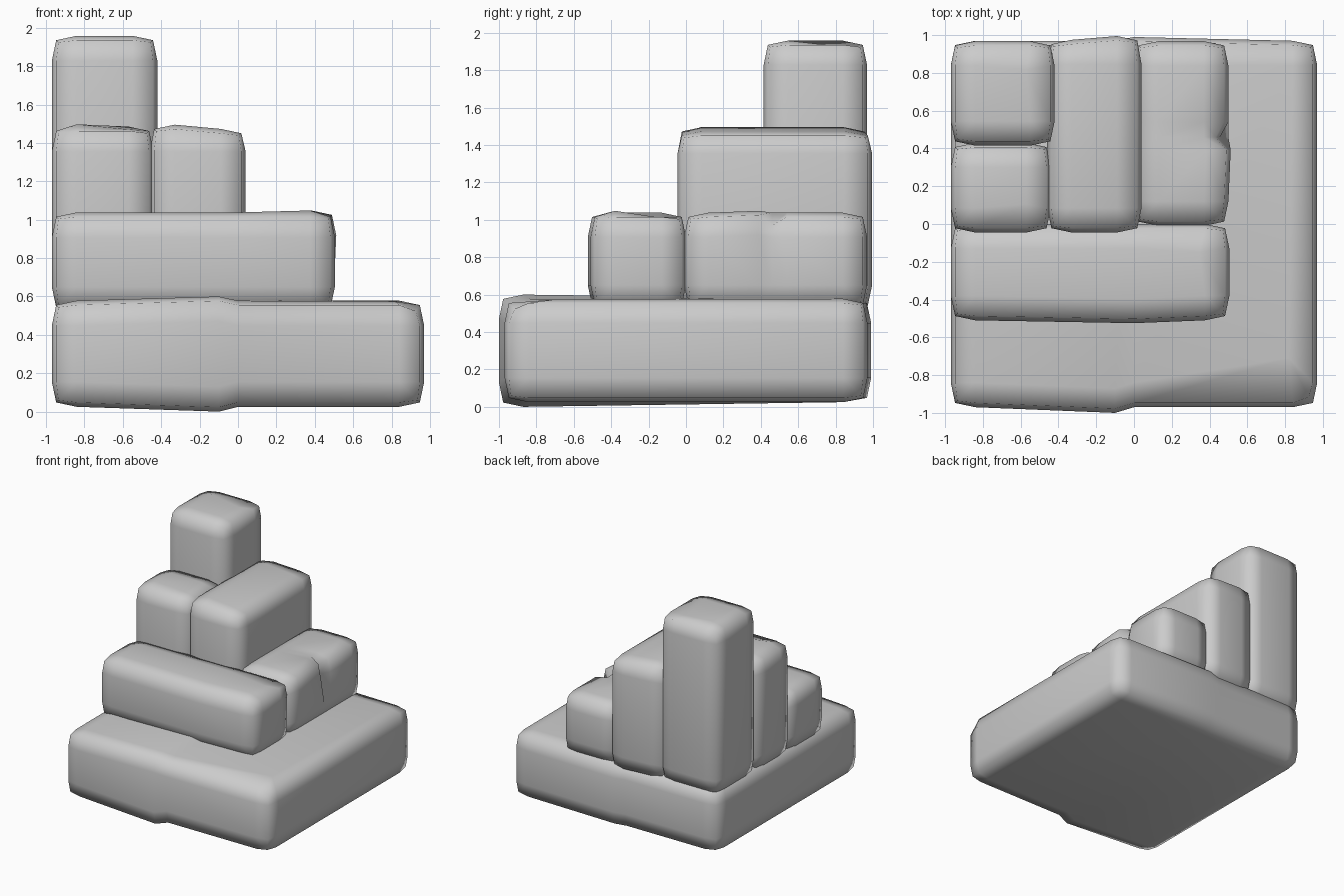
import bpy, bmesh
from mathutils import Vector

if "Cube" in bpy.data.objects:
    bpy.data.objects.remove(bpy.data.objects["Cube"])

B = 0.13  # bevel width of every stone


def stone(name, lo, hi, cuts=(), nudges=(), warp=None):
    """Rounded stone block; cuts are (axis, position) loops, nudges are (point, delta)."""
    lo, hi = Vector(lo), Vector(hi)
    bm = bmesh.new()
    bmesh.ops.create_cube(bm, size=1)
    for v in bm.verts:
        v.co = Vector([(lo[i] + hi[i]) / 2 + v.co[i] * (hi[i] - lo[i]) for i in range(3)])
    bmesh.ops.bevel(bm, geom=bm.edges[:], offset=B, offset_type='OFFSET',
                    segments=2, profile=0.68, affect='EDGES')
    for axis, pos in cuts:
        co, no = Vector((0, 0, 0)), Vector((0, 0, 0))
        co[axis], no[axis] = pos, 1
        bmesh.ops.bisect_plane(bm, geom=bm.verts[:] + bm.edges[:] + bm.faces[:],
                               plane_co=co, plane_no=no)
    if warp:
        for v in bm.verts:
            v.co += Vector(warp(*v.co))
    for p, d in nudges:
        v = min(bm.verts, key=lambda w: (w.co - Vector(p)).length)
        v.co += Vector(d)
    bmesh.ops.recalc_face_normals(bm, faces=bm.faces[:])
    me = bpy.data.meshes.new(name)
    bm.to_mesh(me)
    bm.free()
    me.polygons.foreach_set("use_smooth", [True] * len(me.polygons))
    ob = bpy.data.objects.new(name, me)
    bpy.context.collection.objects.link(ob)
    return ob


# base slab: raised fold across the front and a faint one at the back
def base_warp(x, y, z):
    if abs(x + 0.1) < 0.01 and y < -0.8:
        return (0, -0.03, 0.022 if z > 0.3 else -0.025)
    if abs(x) < 0.01 and y > 0.9:
        return (0, 0.02, 0)
    return (0, 0, 0)


stone("base_slab", (-0.97, -0.97, 0.025), (0.97, 0.97, 0.578),
      cuts=[(0, -0.1), (0, 0.0)], warp=base_warp,
      nudges=[((0.84, -0.84, 0.58), (-0.02, 0.13, -0.005)),
              ((0.95, -0.95, 0.55), (-0.01, 0.02, -0.02))])

# second tier: long front step, right step with a chipped edge
stone("front_step", (-0.97, -0.51, 0.52), (0.505, 0.0, 1.038), cuts=[(0, 0.0)],
      warp=lambda x, y, z: (0, -0.015 if abs(x) < 0.01 and y < -0.3 else 0, 0),
      nudges=[((0.37, -0.13, 1.04), (-0.03, -0.02, -0.025)),
              ((0.37, -0.38, 1.04), (0, 0, 0.01))])


def chip_warp(x, y, z):
    if abs(y - 0.46) < 0.01 and x > 0.45 and z > 0.85:
        return (-0.045, 0, -0.045 if z > 0.95 else 0)
    if abs(y - 0.39) < 0.01 and x > 0.3 and z > 0.85:
        return (0.012, 0, 0.01)
    return (0, 0, 0)


stone("right_step", (0.0, -0.01, 0.52), (0.5, 0.968, 1.038),
      cuts=[(1, 0.39), (1, 0.46), (1, 0.54)], warp=chip_warp)

# third tier: tops slope slightly down to the right
stone("middle_step", (-0.46, -0.045, 0.52), (0.04, 0.975, 1.485),
      warp=lambda x, y, z: (0, 0.02 if y > 0.9 and x > -0.2 else 0,
                            (0.01 if x < -0.2 else -0.012) if z > 1.4 else 0))
stone("left_step", (-0.97, -0.045, 0.52), (-0.44, 0.43, 1.485),
      nudges=[((-0.84, 0.09, 1.485), (0, 0, 0.012)),
              ((-0.57, 0.09, 1.485), (0, 0.02, -0.015))])

# tall corner pillar
stone("corner_pillar", (-0.97, 0.415, 0.52), (-0.42, 0.968, 1.958),
      nudges=[((-0.55, 0.83, 1.958), (-0.02, -0.02, -0.03))])
